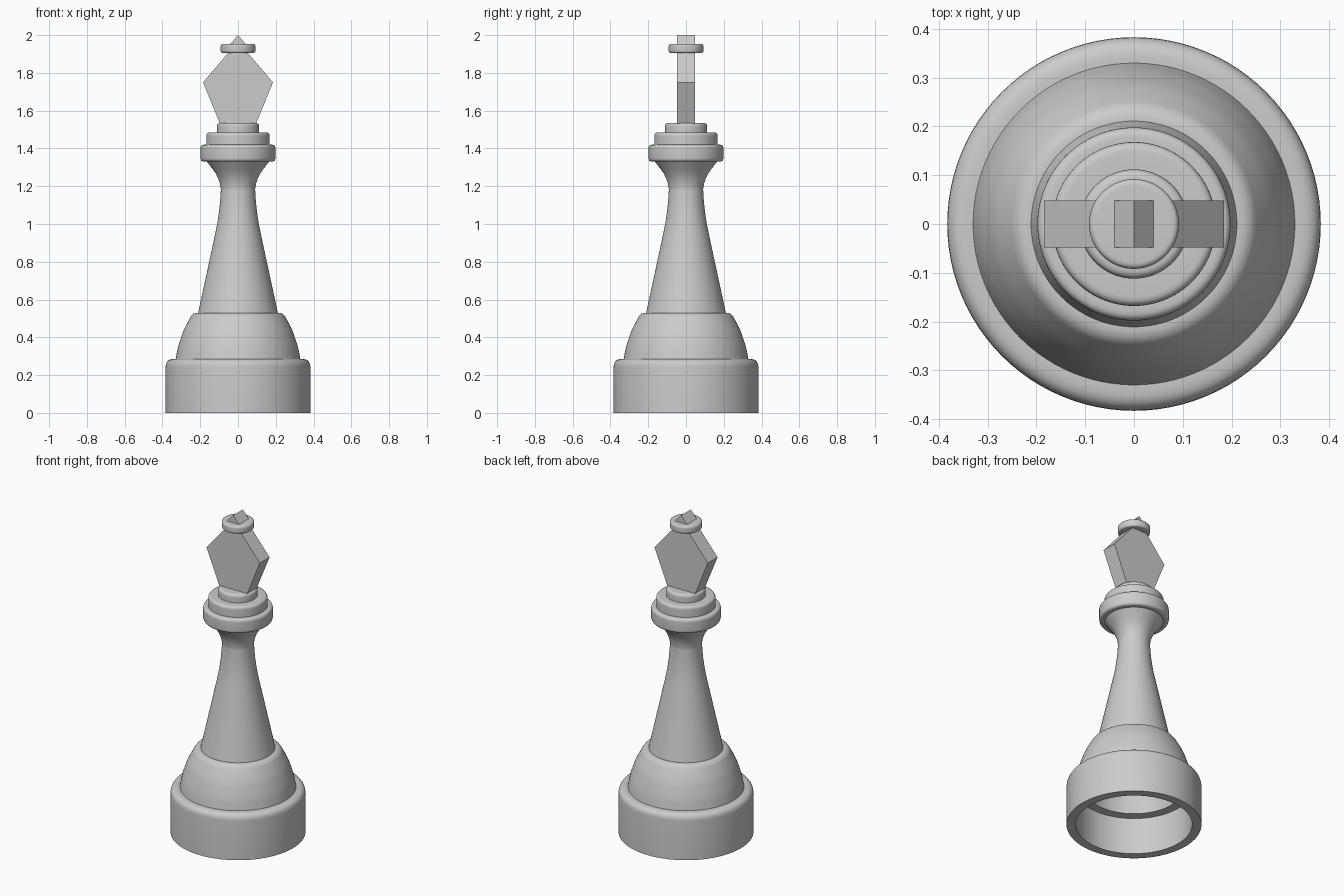
import bpy, bmesh, math
from mathutils import Vector

cube = bpy.data.objects.get("Cube")
if cube:
    bpy.data.objects.remove(cube, do_unlink=True)

SEGMENTS = 96

grey = bpy.data.materials.new("light_grey")
grey.use_nodes = True
color = (0.6, 0.6, 0.6, 1)
grey.diffuse_color = color
grey.node_tree.nodes["Principled BSDF"].inputs["Base Color"].default_value = color


def finish(name, bm, smooth):
    bmesh.ops.recalc_face_normals(bm, faces=bm.faces)
    mesh = bpy.data.meshes.new(name)
    bm.to_mesh(mesh)
    bm.free()
    mesh.materials.append(grey)
    obj = bpy.data.objects.new(name, mesh)
    bpy.context.collection.objects.link(obj)
    if smooth:
        bpy.ops.object.select_all(action="DESELECT")
        obj.select_set(True)
        bpy.context.view_layer.objects.active = obj
        bpy.ops.object.shade_smooth_by_angle(angle=math.radians(35))
    return obj


def round_corners(points, steps=6):
    """Replace each (radius, z, rounding) corner by a short curve."""
    out = []
    for i, (r, z, size) in enumerate(points):
        p = Vector((r, z))
        if not size:
            out.append(p)
            continue
        a = p + (Vector(points[i - 1][:2]) - p).normalized() * size
        b = p + (Vector(points[i + 1][:2]) - p).normalized() * size
        for k in range(steps + 1):
            t = k / steps
            out.append(a * (1 - t) ** 2 + p * 2 * t * (1 - t) + b * t * t)
    return out


def lathe(name, points):
    bm = bmesh.new()
    profile = [bm.verts.new((p.x, 0, p.y)) for p in round_corners(points)]
    edges = [bm.edges.new(pair) for pair in zip(profile, profile[1:])]
    bmesh.ops.spin(bm, geom=profile + edges, axis=(0, 0, 1), cent=(0, 0, 0),
                   angle=math.tau, steps=SEGMENTS, use_duplicate=False)
    bmesh.ops.remove_doubles(bm, verts=bm.verts, dist=1e-5)
    return finish(name, bm, True)


def plate(name, half_outline, depth):
    """Flat slab, mirrored left to right from half of its outline."""
    mirrored = [(-x, z) for x, z in reversed(half_outline) if x > 0]
    bm = bmesh.new()
    face = bm.faces.new([bm.verts.new((x, -depth / 2, z))
                         for x, z in half_outline + mirrored])
    side = bmesh.ops.extrude_face_region(bm, geom=[face])
    verts = [v for v in side["geom"] if isinstance(v, bmesh.types.BMVert)]
    bmesh.ops.translate(bm, verts=verts, vec=(0, depth, 0))
    return finish(name, bm, False)


# Hollow turned body: inner cavity, base, skirt, neck, then stepped collar
cavity = [(0, 1.2, 0), (0.04, 1.15, 0), (0.045, 1.05, 0), (0.16, 0.48, 0),
          (0.2, 0.48, 0), (0.24, 0.4, 0.03), (0.275, 0.23, 0),
          (0.33, 0.23, 0), (0.33, 0, 0)]
base = [(0.383, 0, 0), (0.383, 0.285, 0.042), (0.33, 0.285, 0)]
skirt = [(0.318, 0.35, 0.03), (0.288, 0.44, 0.03), (0.239, 0.53, 0.026),
         (0.211, 0.53, 0)]
neck = [(0.09, 1.09, 0.14), (0.09, 1.235, 0.07), (0.165, 1.33, 0)]
collar = [(0.198, 1.33, 0.02), (0.198, 1.42, 0.02), (0.168, 1.42, 0),
          (0.168, 1.485, 0.02), (0.112, 1.485, 0),
          (0.112, 1.535, 0.02), (0, 1.535, 0)]
lathe("body", cavity + base + skirt + neck + collar)

# Faceted flat head, ring cap and pointed tip
plate("head", [(0.095, 1.53), (0.185, 1.75), (0.04, 1.92)], 0.096)
lathe("cap", [(0, 1.905, 0), (0.092, 1.905, 0.014),
              (0.092, 1.953, 0.014), (0, 1.953, 0)])
plate("tip", [(0.03, 1.94), (0.041, 1.952), (0, 2)], 0.096)
